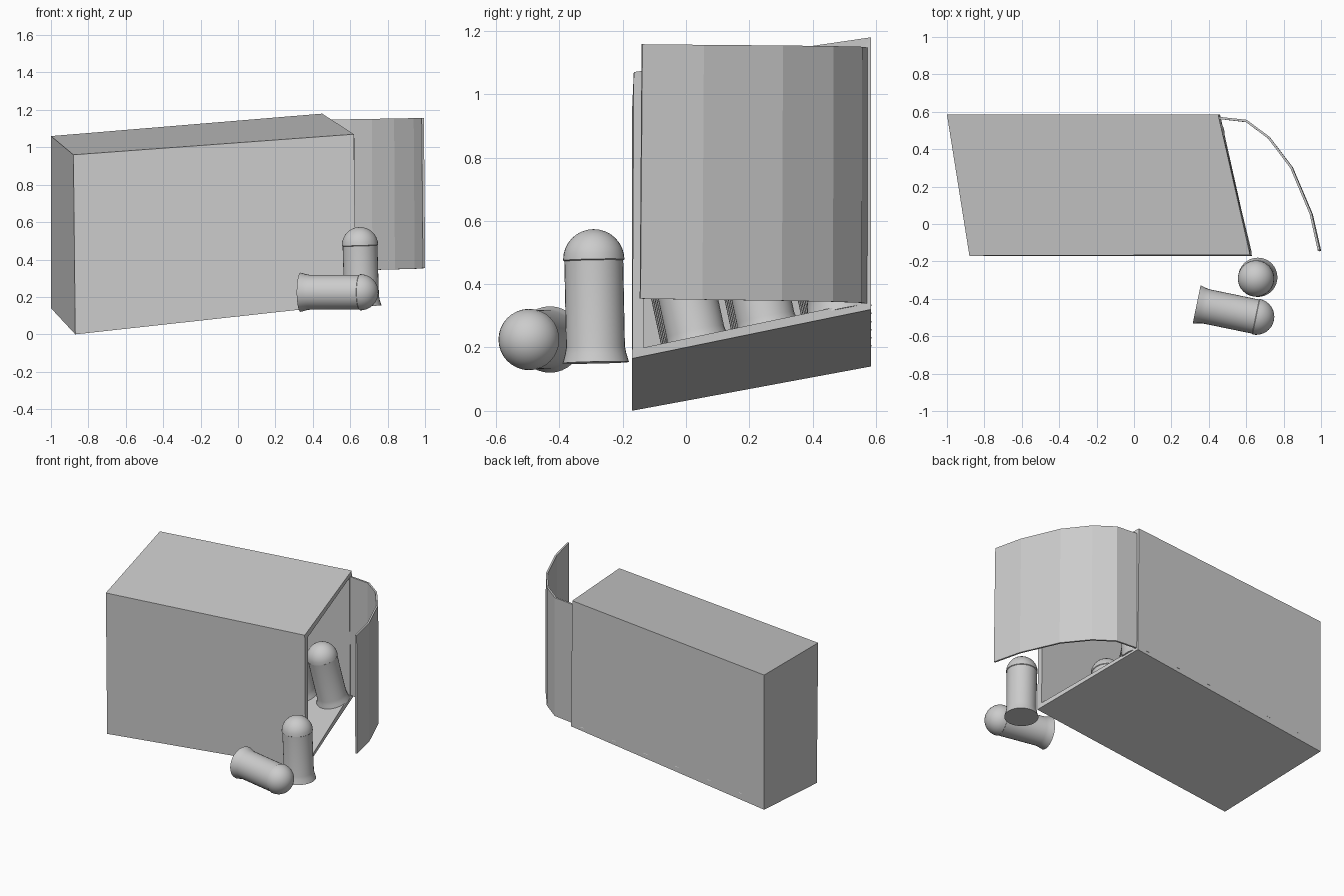
import bpy, bmesh, math
from mathutils import Vector

if "Cube" in bpy.data.objects:
    bpy.data.objects.remove(bpy.data.objects["Cube"])


def finish(name, bm, smooth=False):
    bmesh.ops.recalc_face_normals(bm, faces=bm.faces)
    mesh = bpy.data.meshes.new(name)
    bm.to_mesh(mesh)
    bm.free()
    obj = bpy.data.objects.new(name, mesh)
    bpy.context.collection.objects.link(obj)
    if smooth:
        bpy.ops.object.select_all(action='DESELECT')
        obj.select_set(True)
        bpy.context.view_layer.objects.active = obj
        bpy.ops.object.shade_smooth_by_angle(angle=math.radians(30))
    return obj


def shell(obj, thickness, offset):
    mod = obj.modifiers.new("wall", 'SOLIDIFY')
    mod.thickness = thickness
    mod.offset = offset
    mod.use_even_offset = True


# slanted box, open at its right end
corners = [(-.87, -.17, 0), (.63, -.17, .165), (.46, .585, .32), (-1, .585, .14),
           (-.88, -.17, .96), (.62, -.165, 1.07), (.45, .585, 1.18), (-1, .585, 1.06)]
bm = bmesh.new()
v = [bm.verts.new(c) for c in corners]
for f in [(0, 3, 2, 1), (4, 5, 6, 7), (0, 1, 5, 4), (2, 3, 7, 6), (3, 0, 4, 7)]:
    bm.faces.new([v[i] for i in f])
# a temporary lid keeps the normals pointing outwards
lid = bm.faces.new([v[i] for i in (1, 2, 6, 5)])
bmesh.ops.recalc_face_normals(bm, faces=bm.faces)
bmesh.ops.delete(bm, geom=[lid], context='FACES_ONLY')
box = finish("box", bm)
shell(box, .03, -1)

# bent door, hinged at the back edge of the opening
path = [(.455, .567), (.6, .55), (.72, .46), (.84, .3), (.945, .05), (.988, -.145)]
bm = bmesh.new()
low, high = [], []
for i, (x, y) in enumerate(path):
    t = i / (len(path) - 1)
    low.append(bm.verts.new((x + .007 * t, y, .338 + .016 * t)))
    high.append(bm.verts.new((x, y + .006 * t, 1.148 + .01 * t)))
for i in range(len(path) - 1):
    bm.faces.new((low[i], low[i + 1], high[i + 1], high[i]))
door = finish("door", bm)
shell(door, .012, 0)


# round-topped canister with a flared foot
def canister(name, base, axis):
    r, steps, sides = .097, 8, 32
    profile = [(.105, 0), (.097, .028), (.093, .05), (.093, .322)]
    profile += [(r * math.cos(a), .325 + r * math.sin(a))
                for a in (math.pi / 2 * i / steps for i in range(steps))]
    bm = bmesh.new()
    rings = [[bm.verts.new((p * math.cos(2 * math.pi * k / sides),
                            p * math.sin(2 * math.pi * k / sides), z))
              for k in range(sides)] for p, z in profile]
    for a, b in zip(rings, rings[1:]):
        for k in range(sides):
            n = (k + 1) % sides
            bm.faces.new((a[k], a[n], b[n], b[k]))
    bm.faces.new(rings[0])
    tip = bm.verts.new((0, 0, .325 + r))
    for k in range(sides):
        bm.faces.new((rings[-1][k], rings[-1][(k + 1) % sides], tip))
    obj = finish(name, bm, True)
    obj.location = base
    obj.rotation_euler = Vector(axis).to_track_quat('Z', 'Y').to_euler()


# two canisters outside: one upright, one lying down
canister("standing_canister", (.662, -.285, .152), (-.03, -.02, 1))
canister("lying_canister", (.335, -.43, .225), (.32, -.066, 0))

# rows inside, square to the sloping floor; two front places are empty
for row in range(3):
    for col in range(6):
        if col == 0 and row < 2:
            continue
        x = .47 - .045 * row - .24 * col
        y = .04 + .222 * row
        z = .197 + .107 * (x - .63) + .215 * (y + .17)
        canister(f"stored_canister_{row}_{col}", (x, y, z), (-.107, -.215, 1))
